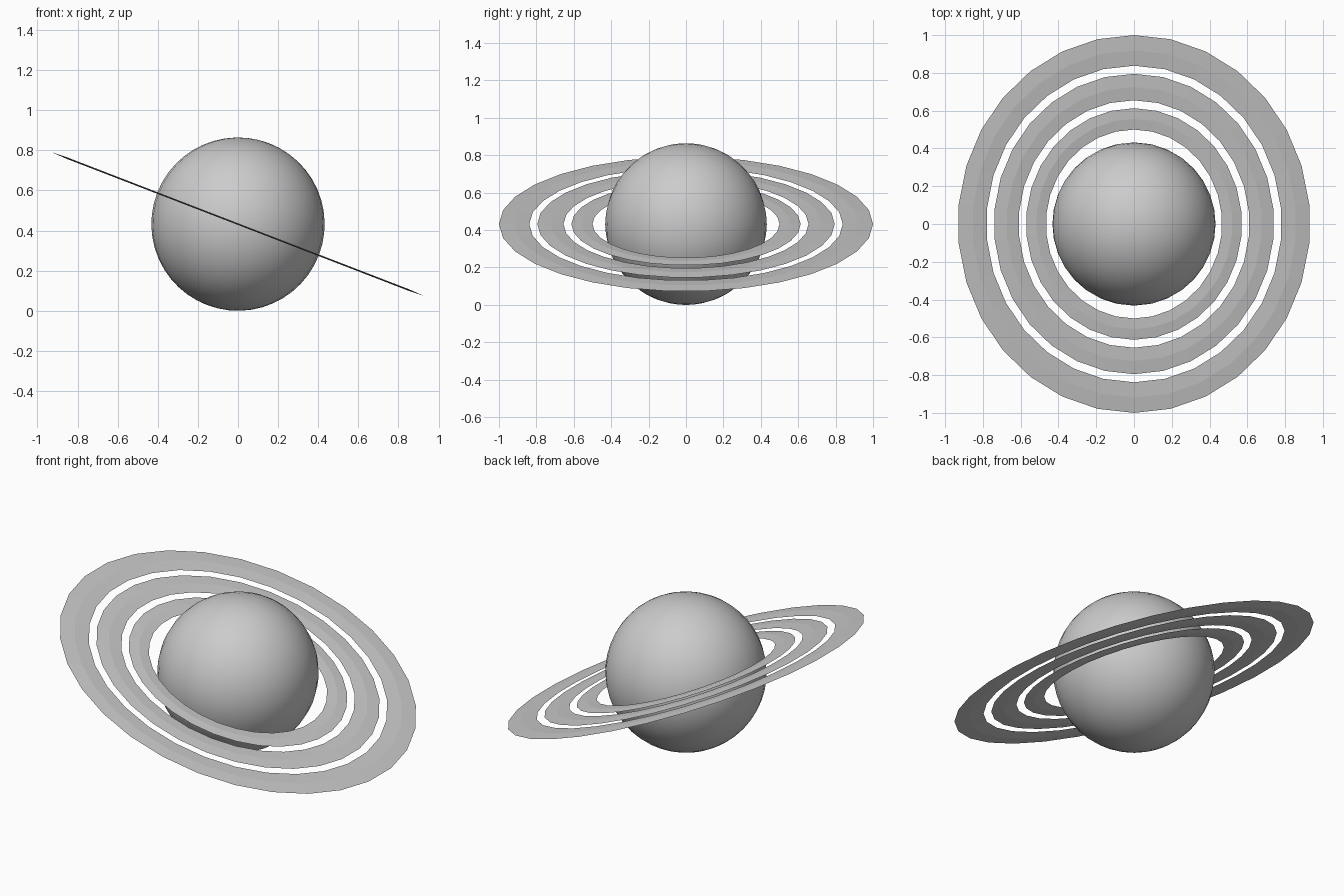
import bpy, bmesh, math

if "Cube" in bpy.data.objects:
    bpy.data.objects.remove(bpy.data.objects["Cube"])

CENTER = (0, 0, 0.432)
TILT = math.radians(21.1)
SIDES = 30


def make_ring(name, inner, outer, half=0.004):
    # flat band with thin edges, slightly thicker in the middle
    bm = bmesh.new()
    profile = [(inner, 0), ((inner + outer) / 2, half),
               (outer, 0), ((inner + outer) / 2, -half)]
    loops = []
    for i in range(SIDES):
        a = math.pi / 2 + 2 * math.pi * i / SIDES
        loops.append([bm.verts.new((r * math.cos(a), r * math.sin(a), z)) for r, z in profile])
    for i in range(SIDES):
        p, q = loops[i], loops[(i + 1) % SIDES]
        for j in range(4):
            k = (j + 1) % 4
            bm.faces.new((p[j], p[k], q[k], q[j]))
    bmesh.ops.recalc_face_normals(bm, faces=bm.faces)
    mesh = bpy.data.meshes.new(name)
    bm.to_mesh(mesh)
    bm.free()
    ob = bpy.data.objects.new(name, mesh)
    ob.location = CENTER
    ob.rotation_euler = (0, TILT, 0)
    bpy.context.collection.objects.link(ob)


# planet body
bpy.ops.mesh.primitive_uv_sphere_add(segments=32, ring_count=24, radius=0.432,
                                     location=CENTER, rotation=(0, TILT, 0))
bpy.context.object.name = "planet"
bpy.ops.object.shade_smooth()

# three concentric rings
make_ring("inner_ring", 0.50, 0.613)
make_ring("middle_ring", 0.655, 0.795)
make_ring("outer_ring", 0.838, 1.0)
